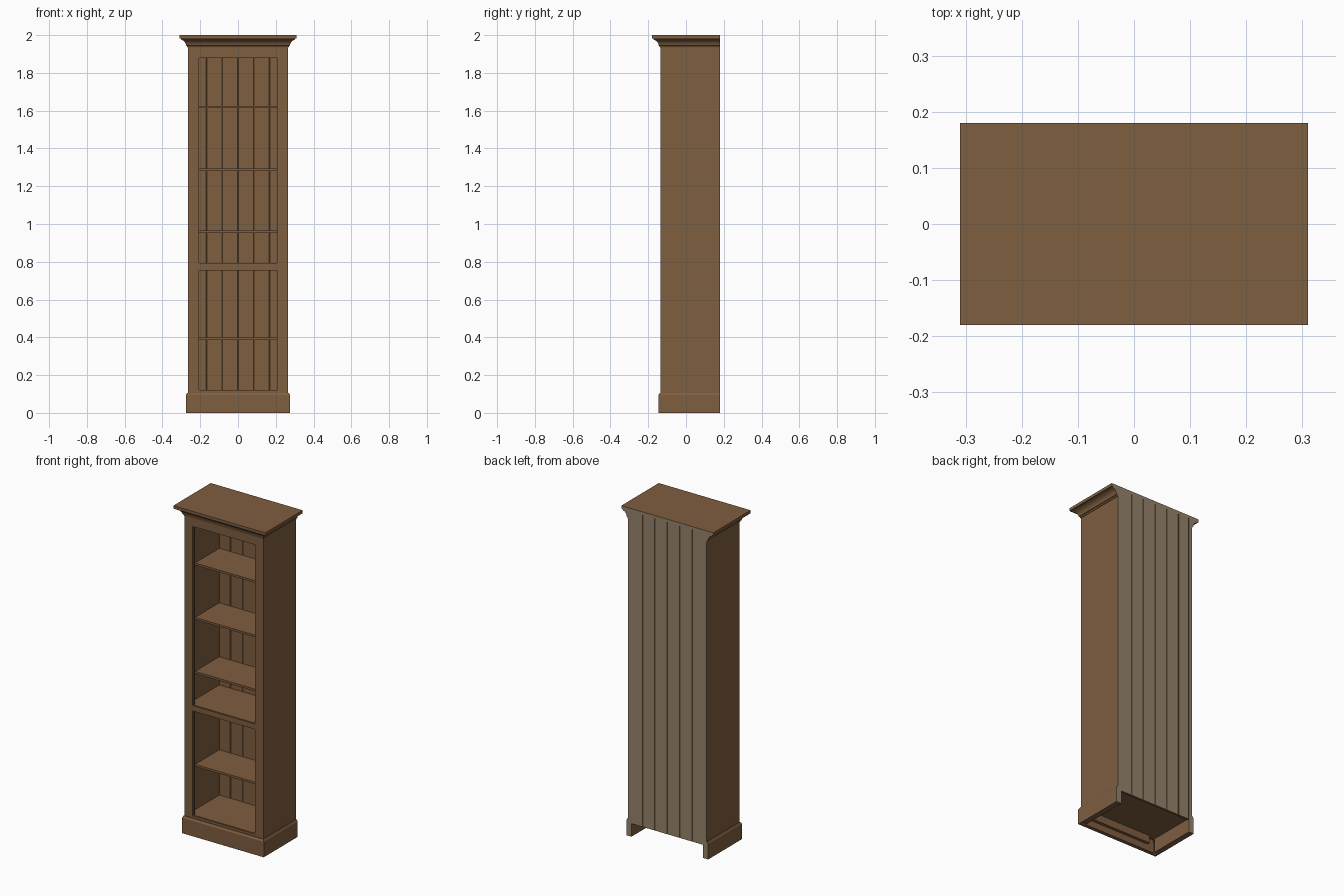
import bpy
import bmesh
from mathutils import Vector

if "Cube" in bpy.data.objects:
    bpy.data.objects.remove(bpy.data.objects["Cube"], do_unlink=True)


def material(name, rgb):
    m = bpy.data.materials.new(name)
    m.use_nodes = True
    m.diffuse_color = (*rgb, 1)
    bsdf = m.node_tree.nodes["Principled BSDF"]
    bsdf.inputs["Base Color"].default_value = (*rgb, 1)
    bsdf.inputs["Roughness"].default_value = 0.7
    return m


WOOD = material("brown wood", (0.212, 0.112, 0.051))
RAW = material("unfinished back wood", (0.30, 0.225, 0.147))

HALF, FRONT, BACK = 0.265, -0.135, 0.18   # carcass outline
INNER = 0.242                             # inner face of the side panels
OPEN = 0.213                              # half width of the openings
OPENINGS = [(0.119, 0.761), (0.79, 1.886)]
TOP = 1.982


def finish(name, bm):
    """Make the object; faces on the rear plane get the unfinished colour."""
    bmesh.ops.recalc_face_normals(bm, faces=bm.faces)
    for f in bm.faces:
        rear = f.normal.y > 0.9 and f.calc_center_median().y > BACK - 0.002
        f.material_index = 1 if rear else 0
    me = bpy.data.meshes.new(name)
    bm.to_mesh(me)
    bm.free()
    me.materials.append(WOOD)
    me.materials.append(RAW)
    ob = bpy.data.objects.new(name, me)
    bpy.context.collection.objects.link(ob)
    return ob


def box(name, xs, ys, zs, groove=0):
    bm = bmesh.new()
    bmesh.ops.create_cube(bm, size=1)
    for v in bm.verts:
        v.co = Vector(r[0] if c < 0 else r[1] for c, r in zip(v.co, (xs, ys, zs)))
    if groove:
        upright = [e for e in bm.edges
                   if abs(e.verts[0].co.z - e.verts[1].co.z) > 0.1]
        bmesh.ops.bevel(bm, geom=upright, offset=groove, segments=1, affect='EDGES')
    return finish(name, bm)


def wrap_moulding(name, profile):
    """Sweep a closed (projection, height) profile round the sides and front."""
    bm = bmesh.new()
    rings = []
    for sx, at_front in ((-1, False), (-1, True), (1, True), (1, False)):
        rings.append([bm.verts.new((sx * (HALF + o), FRONT - o if at_front else BACK, z))
                      for o, z in profile])
    n = len(profile)
    for a, b in zip(rings, rings[1:]):
        for i in range(n):
            j = (i + 1) % n
            bm.faces.new((a[i], a[j], b[j], b[i]))
    bm.faces.new(rings[0])
    bm.faces.new(rings[-1])
    return finish(name, bm)


# Carcass sides
for side, s in (("left", 1), ("right", -1)):
    box(side + "_side_panel", sorted((s * INNER, s * HALF)), (FRONT + 0.02, BACK), (0, TOP))
    box(side + "_front_stile", sorted((s * OPEN, s * HALF)), (FRONT, FRONT + 0.02), (0.08, TOP))

# Face frame rails
gaps = [0.08] + [z for pair in OPENINGS for z in pair] + [TOP]
for name, lo, hi in zip(("bottom", "middle", "top"), gaps[::2], gaps[1::2]):
    box(name + "_rail", (-OPEN, OPEN), (FRONT, FRONT + 0.02), (lo, hi))

# Slim recessed bead lining each opening
BEAD = 0.006
bead_y = (FRONT + 0.005, FRONT + 0.018)
for name, (lo, hi) in zip(("lower", "upper"), OPENINGS):
    for side, s in (("left", 1), ("right", -1)):
        box(f"{name}_{side}_bead", sorted((s * OPEN, s * (OPEN - BEAD))), bead_y, (lo, hi))
    across = (BEAD - OPEN, OPEN - BEAD)
    box(name + "_top_bead", across, bead_y, (hi - BEAD, hi))
    box(name + "_bottom_bead", across, bead_y, (lo, lo + BEAD / 2))

# Grooved back boards
COUNT = 6
pitch = 2 * INNER / COUNT + 0.0028
for i in range(COUNT):
    x0 = max(-INNER, (i - COUNT / 2) * pitch)
    x1 = min(INNER, (i + 1 - COUNT / 2) * pitch)
    box(f"back_board_{i + 1}", (x0, x1), (BACK - 0.014, BACK), (0.08, TOP), groove=0.002)

# Fixed floors and ceiling, running up to the face frame
inside = (-INNER, INNER)
fixed_y = (FRONT + 0.018, BACK - 0.012)
box("cabinet_floor", inside, fixed_y, (0.085, 0.122))
box("middle_floor", inside, fixed_y, (0.765, 0.793))
box("cabinet_ceiling", inside, fixed_y, (1.89, TOP))

# Loose shelves, set back from the frame
for i, z in enumerate((0.398, 0.965, 1.294, 1.626)):
    box(f"shelf_{i + 1}", inside, (-0.068, BACK - 0.012), (z - 0.013, z))

# Plinth, open at the back, with cleat and corner blocks behind its front
wrap_moulding("plinth", [(0, 0), (0.011, 0), (0.011, 0.094), (0.004, 0.105), (0, 0.105)])
box("plinth_front_backing", inside, (FRONT, FRONT + 0.012), (0, 0.085))
box("plinth_cleat", (-0.2, 0.2), (FRONT + 0.012, FRONT + 0.03), (0.04, 0.085))

# Crown moulding and top board
crown = wrap_moulding("crown_moulding", [
    (-0.01, 1.934), (0.003, 1.934), (0.005, 1.942), (0.009, 1.944), (0.011, 1.953),
    (0.016, 1.963), (0.023, 1.970), (0.032, 1.974), (0.036, 1.976), (0.036, TOP),
    (-0.01, TOP)])
box("top_board", (-0.31, 0.31), (-0.18, BACK), (TOP, 2.0))

bpy.ops.object.select_all(action='DESELECT')
crown.select_set(True)
bpy.context.view_layer.objects.active = crown
bpy.ops.object.shade_smooth_by_angle()
